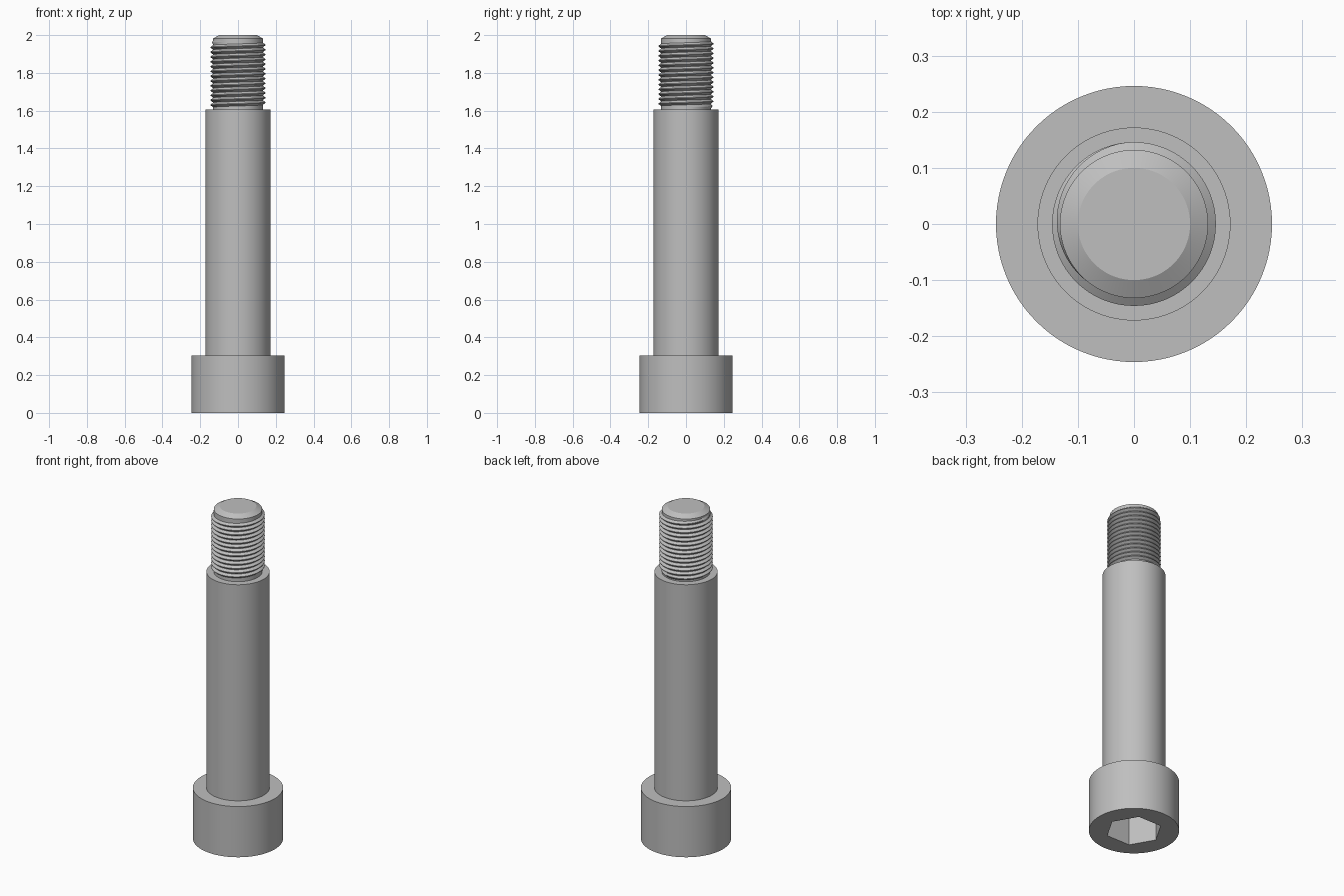
import bpy
import bmesh
import math

if "Cube" in bpy.data.objects:
    bpy.data.objects.remove(bpy.data.objects["Cube"], do_unlink=True)

SIDES = 96
HEAD_R, HEAD_H = 0.246, 0.305
SHANK_R, SHANK_TOP = 0.172, 1.605
ROOT_R, CREST_R = 0.132, 0.146
PITCH = 0.0254
SOCKET_R, SOCKET_DEPTH = 0.155, 0.17

steel = bpy.data.materials.new("steel grey")
steel.use_nodes = True
colour = (0.52, 0.52, 0.52, 1)
steel.diffuse_color = colour
steel.node_tree.nodes["Principled BSDF"].inputs["Base Color"].default_value = colour


def make_object(name, bm):
    bmesh.ops.recalc_face_normals(bm, faces=bm.faces)
    mesh = bpy.data.meshes.new(name)
    bm.to_mesh(mesh)
    bm.free()
    mesh.materials.append(steel)
    obj = bpy.data.objects.new(name, mesh)
    bpy.context.collection.objects.link(obj)
    return obj


def lathe(name, profile, sides=SIDES):
    """Solid of revolution from (radius, height) points, capped at both ends."""
    bm = bmesh.new()
    rings = [[bm.verts.new((r * math.cos(math.tau * i / sides),
                            r * math.sin(math.tau * i / sides), z))
              for i in range(sides)] for r, z in profile]
    for low, high in zip(rings, rings[1:]):
        for i in range(sides):
            j = (i + 1) % sides
            bm.faces.new((low[i], low[j], high[j], high[i]))
    bm.faces.new(rings[0])
    bm.faces.new(rings[-1])
    return make_object(name, bm)


def helix_ridge(name, z_start, z_end, steps=64):
    """Right-handed V ridge wound around the core, fading out at both ends."""
    bm = bmesh.new()
    count = int((z_end - z_start) / PITCH * steps)
    fade = steps * 0.4
    inner = ROOT_R - 0.001
    sections = []
    for k in range(count + 1):
        a = math.tau * k / steps
        z = z_start + PITCH * k / steps
        grow = min(1, k / fade, (count - k) / fade)
        crest = inner + (CREST_R - inner) * grow
        shape = ((inner, -0.5), (crest, -0.06), (crest, 0.06), (inner, 0.5))
        sections.append([bm.verts.new((r * math.cos(a), r * math.sin(a), z + h * PITCH))
                         for r, h in shape])
    for s, t in zip(sections, sections[1:]):
        for i in range(3):
            bm.faces.new((s[i], t[i], t[i + 1], s[i + 1]))
    return make_object(name, bm)


# Head with hexagonal socket in its underside
head = lathe("head", [(HEAD_R, 0), (HEAD_R, HEAD_H)])
cutter = lathe("socket_cutter", [(SOCKET_R, -0.1), (SOCKET_R, SOCKET_DEPTH)], 6)
cutter.hide_render = True
cut = head.modifiers.new("socket", "BOOLEAN")
cut.operation = "DIFFERENCE"
cut.solver = "EXACT"
cut.object = cutter
bpy.context.view_layer.objects.active = head
bpy.ops.object.modifier_apply(modifier=cut.name)
bpy.data.objects.remove(cutter, do_unlink=True)

# Smooth shoulder, threaded core with chamfered tip, and the thread
shank = lathe("shank", [(SHANK_R, HEAD_H - 0.01), (SHANK_R, SHANK_TOP)])
core = lathe("threaded_core", [(ROOT_R, SHANK_TOP - 0.01), (ROOT_R, 1.982), (0.1, 2)])
thread = helix_ridge("thread", SHANK_TOP + PITCH / 2, 1.978 - PITCH / 2)

bpy.ops.object.select_all(action="DESELECT")
for part in (head, shank, core, thread):
    part.select_set(True)
bpy.context.view_layer.objects.active = head
bpy.ops.object.shade_smooth_by_angle(angle=math.radians(25))
